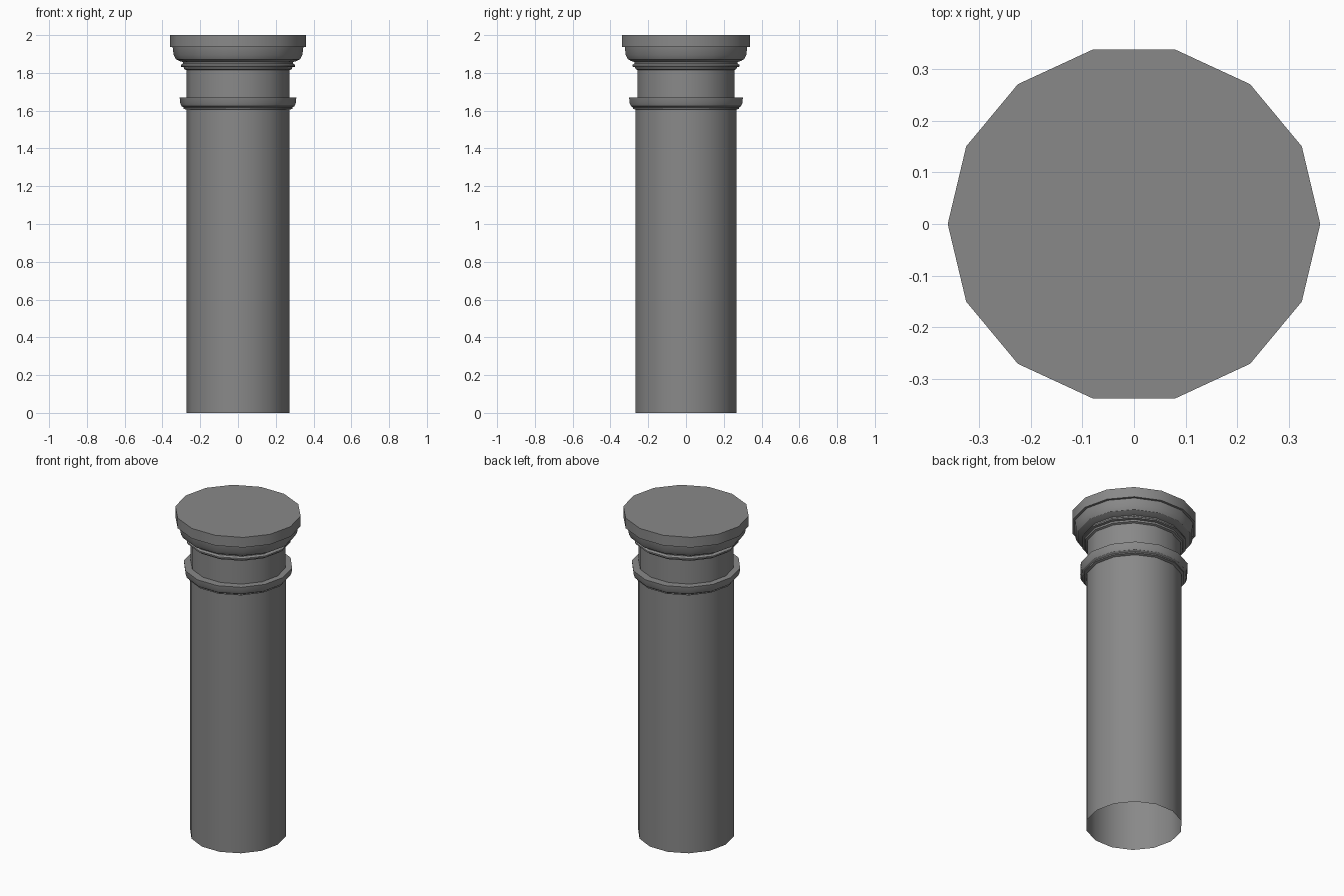
import bpy
import bmesh
from math import cos, sin, pi, radians

SIDES = 14

cube = bpy.data.objects.get("Cube")
if cube:
    bpy.data.objects.remove(cube, do_unlink=True)

stone = bpy.data.materials.new("grey_stone")
stone.use_nodes = True
grey = (0.25, 0.25, 0.25, 1)
stone.diffuse_color = grey
stone.node_tree.nodes["Principled BSDF"].inputs["Base Color"].default_value = grey


def turned(name, profile, depth=1.0, cap_top=False):
    """Revolve (radius, height) points into a faceted part, squashed in y by depth."""
    bm = bmesh.new()
    rings = []
    for r, z in profile:
        rings.append([bm.verts.new((r * cos(2 * pi * i / SIDES),
                                    r * sin(2 * pi * i / SIDES) * depth, z))
                      for i in range(SIDES)])
    for low, high in zip(rings, rings[1:]):
        for i in range(SIDES):
            j = (i + 1) % SIDES
            bm.faces.new((low[i], low[j], high[j], high[i]))
    if cap_top:
        bm.faces.new(rings[-1])
    mesh = bpy.data.meshes.new(name)
    bm.to_mesh(mesh)
    bm.free()
    mesh.materials.append(stone)
    obj = bpy.data.objects.new(name, mesh)
    bpy.context.collection.objects.link(obj)
    bpy.ops.object.select_all(action='DESELECT')
    obj.select_set(True)
    bpy.context.view_layer.objects.active = obj
    bpy.ops.object.shade_smooth_by_angle(angle=radians(30))
    return obj


# Plain shaft, open underneath
turned("shaft", [(0.273, 0), (0.273, 1.61)])

# Ring moulding with a rounded underside and a flat ledge
turned("collar", [(0.273, 1.605), (0.288, 1.61), (0.288, 1.617), (0.299, 1.624),
                  (0.306, 1.64), (0.309, 1.67), (0.25, 1.67)])

# Neck between collar and capital
turned("neck", [(0.273, 1.66), (0.273, 1.82)], depth=0.96)

# Capital: small bead, flared bowl and square-edged slab
turned("capital", [(0.273, 1.815), (0.285, 1.82), (0.288, 1.83), (0.303, 1.833),
                   (0.303, 1.842), (0.291, 1.85), (0.291, 1.857), (0.308, 1.862),
                   (0.328, 1.872), (0.341, 1.895), (0.346, 1.937),
                   (0.361, 1.937), (0.361, 2.0)], depth=0.96, cap_top=True)
